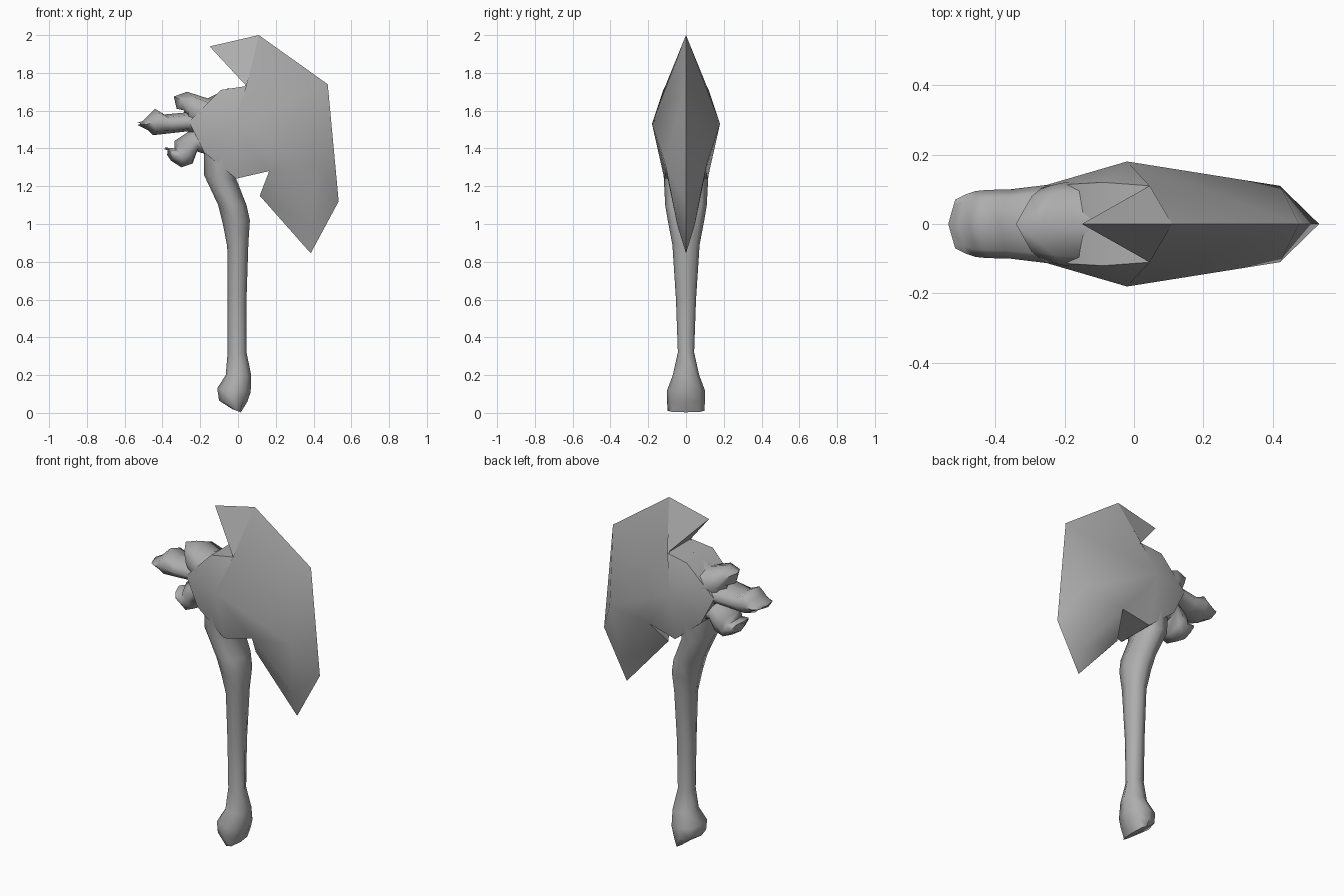
import bpy, bmesh, math

cube = bpy.data.objects.get("Cube")
if cube:
    bpy.data.objects.remove(cube, do_unlink=True)

grey = bpy.data.materials.new("plain grey")
grey.use_nodes = True
COLOUR = (0.42, 0.42, 0.42, 1)
grey.diffuse_color = COLOUR
grey.node_tree.nodes["Principled BSDF"].inputs["Base Color"].default_value = COLOUR


def finish(name, bm, angle):
    bmesh.ops.recalc_face_normals(bm, faces=bm.faces[:])
    mesh = bpy.data.meshes.new(name)
    bm.to_mesh(mesh)
    bm.free()
    mesh.materials.append(grey)
    ob = bpy.data.objects.new(name, mesh)
    bpy.context.collection.objects.link(ob)
    bpy.ops.object.select_all(action="DESELECT")
    ob.select_set(True)
    bpy.context.view_layer.objects.active = ob
    bpy.ops.object.shade_smooth_by_angle(angle=math.radians(angle))


def loft(name, sections, bow=0.0, sides=8):
    """Skin rings, each spanning two outline points (x, z) and a half depth.
    The bow bends the sides of each ring back towards +x."""
    bm = bmesh.new()
    rings = []
    for x1, z1, x2, z2, depth in sections:
        ring = []
        for i in range(sides):
            a = math.tau * i / sides
            t = (1 - math.cos(a)) / 2
            out = math.copysign(abs(math.sin(a)) ** 0.8, math.sin(a))
            ring.append(bm.verts.new((x1 + (x2 - x1) * t + bow * abs(out),
                                      depth * out, z1 + (z2 - z1) * t)))
        rings.append(ring)
    for low, high in zip(rings, rings[1:]):
        for i in range(sides):
            j = (i + 1) % sides
            bm.faces.new((low[i], low[j], high[j], high[i]))
    bm.faces.new(rings[0])
    bm.faces.new(rings[-1])
    finish(name, bm, 75)


# Handle with a knobbed foot, bending into the head
loft("handle", [
    (-.03, .02, .015, .003, .098),
    (-.10, .065, .05, .06, .10),
    (-.11, .13, .067, .11, .10),
    (-.065, .2, .07, .2, .07),
    (-.055, .32, .045, .32, .043),
    (-.055, .6, .045, .6, .053),
    (-.057, .88, .055, .9, .072),
    (-.08, 1.0, .063, 1.02, .095),
    (-.105, 1.1, .045, 1.1, .11),
    (-.18, 1.26, -.01, 1.24, .118),
    (-.18, 1.39, .03, 1.39, .135),
    (-.17, 1.5, .03, 1.5, .145),
])

# Blade and head: a thin rim at the middle plane, raised points on each side
POINTS = {
    "back_tip": (-.15, 0, 1.94), "peak": (.11, 0, 2.0),
    "shoulder": (.475, 0, 1.74), "belly": (.533, 0, 1.12),
    "point": (.385, 0, .845), "heel": (.115, 0, 1.15),
    "notch": (.045, .11, 1.73), "crown": (-.09, .12, 1.71),
    "cheek": (-.26, .11, 1.54), "throat": (-.18, .12, 1.38),
    "neck": (-.01, .115, 1.24), "crook": (.165, .105, 1.28),
    "boss": (-.02, .18, 1.53), "ridge": (.42, .11, 1.32),
    "ridge_end": (.385, .045, .99),
}
SIDE_FACES = [
    ("back_tip", "peak", "notch"),
    ("peak", "boss", "notch"),
    ("peak", "shoulder", "boss"),
    ("shoulder", "ridge", "boss"),
    ("shoulder", "belly", "ridge"),
    ("belly", "ridge_end", "ridge"),
    ("belly", "point", "ridge_end"),
    ("point", "heel", "ridge_end"),
    ("ridge", "ridge_end", "crook"),
    ("ridge_end", "heel", "crook"),
    ("ridge", "crook", "boss"),
    ("crook", "neck", "boss"),
    ("neck", "throat", "boss"),
    ("throat", "cheek", "boss"),
    ("cheek", "crown", "boss"),
    ("crown", "notch", "boss"),
]
SEAM = ["back_tip", "notch", "crown", "cheek", "throat", "neck", "crook", "heel"]

bm = bmesh.new()
front, back = {}, {}
for key, (x, y, z) in POINTS.items():
    front[key] = bm.verts.new((x, -y, z))
    back[key] = bm.verts.new((x, y, z)) if y else front[key]
for names in SIDE_FACES:
    for side in (front, back):
        bm.faces.new([side[n] for n in names])
for a, b in zip(SEAM, SEAM[1:]):
    loop = []
    for v in (front[a], front[b], back[b], back[a]):
        if v not in loop:
            loop.append(v)
    bm.faces.new(loop)
finish("blade", bm, 50)

# Three gnarled prongs at the back of the head
loft("upper_prong", [
    (-.05, 1.72, -.08, 1.42, .14),
    (-.16, 1.665, -.18, 1.42, .13),
    (-.27, 1.70, -.25, 1.5, .118),
    (-.34, 1.675, -.29, 1.53, .105),
    (-.325, 1.61, -.3, 1.55, .07),
], bow=.05)
loft("middle_prong", [
    (-.15, 1.61, -.15, 1.45, .13),
    (-.28, 1.59, -.27, 1.49, .112),
    (-.39, 1.58, -.36, 1.48, .10),
    (-.44, 1.61, -.45, 1.47, .098),
    (-.475, 1.575, -.475, 1.495, .095),
    (-.505, 1.545, -.505, 1.51, .085),
    (-.535, 1.535, -.535, 1.525, .07),
], bow=.02)
loft("lower_prong", [
    (-.15, 1.52, -.14, 1.36, .125),
    (-.26, 1.49, -.22, 1.385, .11),
    (-.335, 1.44, -.24, 1.32, .10),
    (-.335, 1.40, -.30, 1.30, .095),
    (-.385, 1.405, -.355, 1.335, .08),
    (-.39, 1.395, -.375, 1.365, .05),
], bow=.02)
